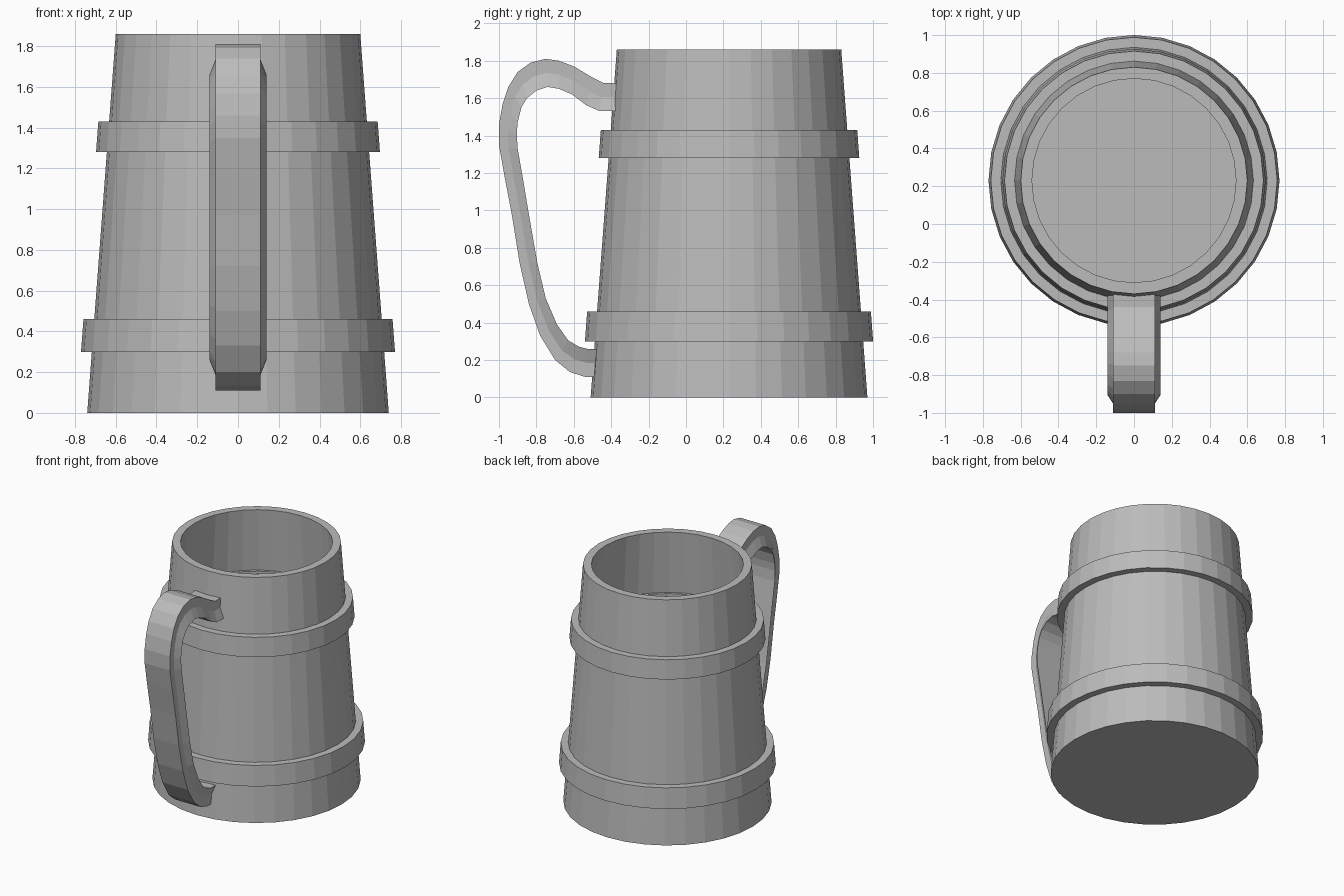
import bpy, bmesh, math

cube = bpy.data.objects.get("Cube")
if cube:
    bpy.data.objects.remove(cube, do_unlink=True)

SIDES = 32
CENTRE_Y = 0.23      # the cup sits behind the handle
HEIGHT = 1.86
BASE_R, RIM_R = 0.74, 0.60
WALL = 0.06

grey = bpy.data.materials.new("plain grey")
grey.use_nodes = True
grey.diffuse_color = (0.5, 0.5, 0.5, 1)
bsdf = grey.node_tree.nodes["Principled BSDF"]
bsdf.inputs["Base Color"].default_value = grey.diffuse_color
bsdf.inputs["Roughness"].default_value = 0.8


def finish(bm, name):
    bmesh.ops.recalc_face_normals(bm, faces=bm.faces)
    mesh = bpy.data.meshes.new(name)
    bm.to_mesh(mesh)
    bm.free()
    mesh.materials.append(grey)
    obj = bpy.data.objects.new(name, mesh)
    bpy.context.collection.objects.link(obj)
    return obj


def lathe(name, profile, closed=False):
    """Turn a (radius, z) profile around the cup's axis."""
    bm = bmesh.new()
    rings = []
    for radius, z in profile:
        ring = []
        for i in range(SIDES):
            a = math.tau * i / SIDES
            ring.append(bm.verts.new((radius * math.cos(a), CENTRE_Y + radius * math.sin(a), z)))
        rings.append(ring)
    pairs = list(zip(rings, rings[1:]))
    if closed:
        pairs.append((rings[-1], rings[0]))
    else:
        bm.faces.new(rings[0])
        bm.faces.new(rings[-1])
    for low, high in pairs:
        for i in range(SIDES):
            j = (i + 1) % SIDES
            bm.faces.new((low[i], low[j], high[j], high[i]))
    return finish(bm, name)


def body_r(z):
    return BASE_R + (RIM_R - BASE_R) * z / HEIGHT


# Tapered cup with a wall, a narrow ledge and a raised inner floor
ledge_z = 1.37
ledge_r = body_r(ledge_z) - WALL
lathe("cup_body", [(BASE_R, 0), (RIM_R, HEIGHT), (RIM_R - WALL, HEIGHT),
                   (ledge_r, ledge_z), (ledge_r - 0.02, ledge_z),
                   (ledge_r - 0.02, ledge_z - 0.02)])

# Raised hoops that follow the taper
for name, low, high in (("lower_hoop", 0.30, 0.46), ("upper_hoop", 1.28, 1.43)):
    lathe(name, [(body_r(z) + gap, z) for z, gap in
                 ((low, -0.02), (low, 0.053), (high, 0.053), (high, -0.02))], closed=True)

# Handle path: outer y, outer z, inner y, inner z
path = [
    (-0.35, 1.68, -0.35, 1.53), (-0.44, 1.68, -0.46, 1.53), (-0.50, 1.71, -0.53, 1.56),
    (-0.60, 1.77, -0.61, 1.62), (-0.68, 1.80, -0.68, 1.65), (-0.75, 1.81, -0.74, 1.66),
    (-0.83, 1.79, -0.80, 1.64), (-0.90, 1.74, -0.85, 1.60), (-0.95, 1.66, -0.88, 1.55),
    (-0.98, 1.57, -0.90, 1.47), (-1.00, 1.46, -0.905, 1.41), (-1.00, 1.35, -0.90, 1.33),
    (-0.97, 1.18, -0.87, 1.16), (-0.93, 0.97, -0.835, 0.95), (-0.89, 0.72, -0.795, 0.72),
    (-0.84, 0.50, -0.75, 0.53), (-0.78, 0.33, -0.69, 0.39), (-0.70, 0.20, -0.63, 0.305),
    (-0.62, 0.135, -0.57, 0.27), (-0.54, 0.11, -0.53, 0.26), (-0.46, 0.11, -0.46, 0.26),
]

# Handle section: straight outer half, flared inner half
section = [(-0.11, 0), (0.11, 0), (0.11, 0.5), (0.14, 1), (-0.14, 1), (-0.11, 0.5)]
bm = bmesh.new()
loops = []
for oy, oz, iy, iz in path:
    loops.append([bm.verts.new((x, oy + (iy - oy) * t, oz + (iz - oz) * t)) for x, t in section])
bm.faces.new(loops[0])
bm.faces.new(loops[-1])
for a, b in zip(loops, loops[1:]):
    for i in range(len(section)):
        j = (i + 1) % len(section)
        bm.faces.new((a[i], a[j], b[j], b[i]))
finish(bm, "handle")
